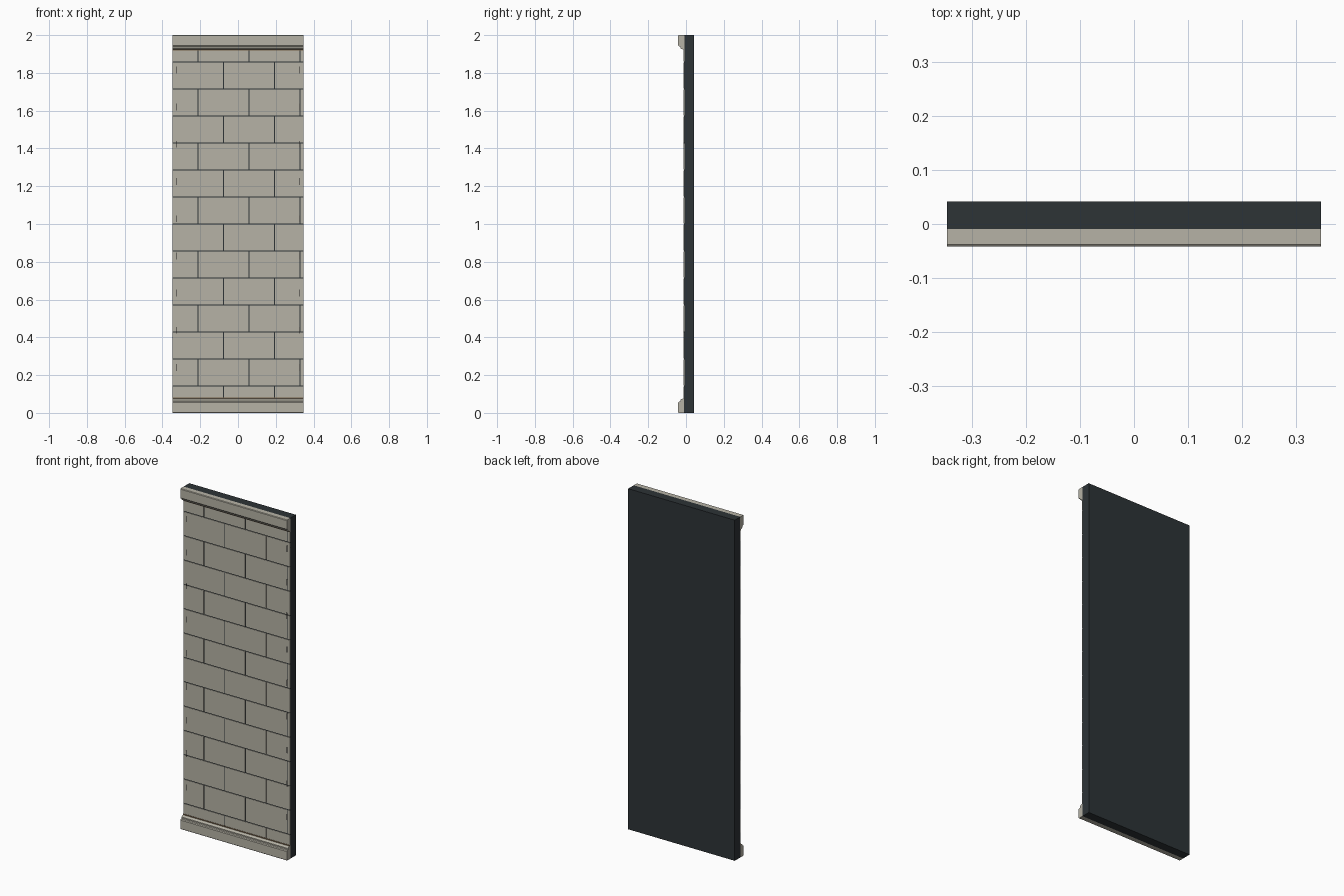
import bpy, bmesh
from mathutils import Matrix, Vector

if "Cube" in bpy.data.objects:
    bpy.data.objects.remove(bpy.data.objects["Cube"])

W, H = 0.346, 2.0            # half width, height
BACK, FACE, TILE = 0.042, -0.0095, -0.0125


def material(name, rgb):
    m = bpy.data.materials.new(name)
    m.diffuse_color = (*rgb, 1)
    m.use_nodes = True
    m.node_tree.nodes["Principled BSDF"].inputs["Base Color"].default_value = m.diffuse_color
    return m


stone = material("stone", (0.47, 0.45, 0.38))
dark = material("dark_backing", (0.026, 0.033, 0.037))
brown = material("brown_trim", (0.20, 0.13, 0.07))
black = material("slot_black", (0.01, 0.01, 0.01))


def finish(bm, name, mat):
    bmesh.ops.recalc_face_normals(bm, faces=bm.faces)
    me = bpy.data.meshes.new(name)
    bm.to_mesh(me)
    bm.free()
    me.materials.append(mat)
    ob = bpy.data.objects.new(name, me)
    bpy.context.collection.objects.link(ob)
    return ob


def add_box(bm, x0, x1, y0, y1, z0, z1):
    size = Matrix.Diagonal((x1 - x0, y1 - y0, z1 - z0, 1))
    mid = Vector(((x0 + x1) / 2, (y0 + y1) / 2, (z0 + z1) / 2))
    bmesh.ops.create_cube(bm, size=1, matrix=Matrix.Translation(mid) @ size)


# Dark backing slab, also seen between the bricks
bm = bmesh.new()
add_box(bm, -W, W, FACE, BACK, 0, H)
finish(bm, "backing_slab", dark)

# Running-bond brick facing
bm = bmesh.new()
row_h, brick_w, gap = H / 14, 0.27, 0.0025
for row in range(14):
    z0, z1 = row * row_h, (row + 1) * row_h
    start = -0.482 if row % 2 else -0.347
    for i in range(4):
        x0 = start + i * brick_w
        a, b = max(x0 + gap, -W), min(x0 + brick_w - gap, W)
        if b - a > 0.004:
            add_box(bm, a, b, TILE, FACE + 0.001, z0 + gap, z1 - gap)
finish(bm, "brick_facing", stone)

# Stepped mouldings at bottom and top, extruded along x
profile = [(FACE, 0), (-0.038, 0), (-0.0415, 0.003), (-0.0415, 0.054),
           (-0.038, 0.059), (-0.030, 0.061), (-0.030, 0.068),
           (-0.025, 0.073), (-0.018, 0.075), (FACE, 0.075)]
for name, flip in (("bottom_moulding", False), ("top_moulding", True)):
    bm = bmesh.new()
    pts = [(-W, y, H - z if flip else z) for y, z in profile]
    face = bm.faces.new([bm.verts.new(p) for p in pts])
    ext = bmesh.ops.extrude_face_region(bm, geom=[face])
    verts = [g for g in ext["geom"] if isinstance(g, bmesh.types.BMVert)]
    bmesh.ops.translate(bm, verts=verts, vec=(2 * W, 0, 0))
    finish(bm, name, stone)

# Thin brown lines next to the mouldings
bm = bmesh.new()
for z in (0.0775, H - 0.0775):
    add_box(bm, -W, W, -0.0145, FACE + 0.001, z - 0.003, z + 0.003)
finish(bm, "trim_lines", brown)

# Small vertical slots down both edges
bm = bmesh.new()
for side in (-1, 1):
    for i in range(9):
        z, x = 0.24 + i * 0.197, side * 0.327
        add_box(bm, x - 0.0025, x + 0.0025, TILE - 0.0008, FACE + 0.001,
                z - 0.018, z + 0.018)
finish(bm, "edge_slots", black)
